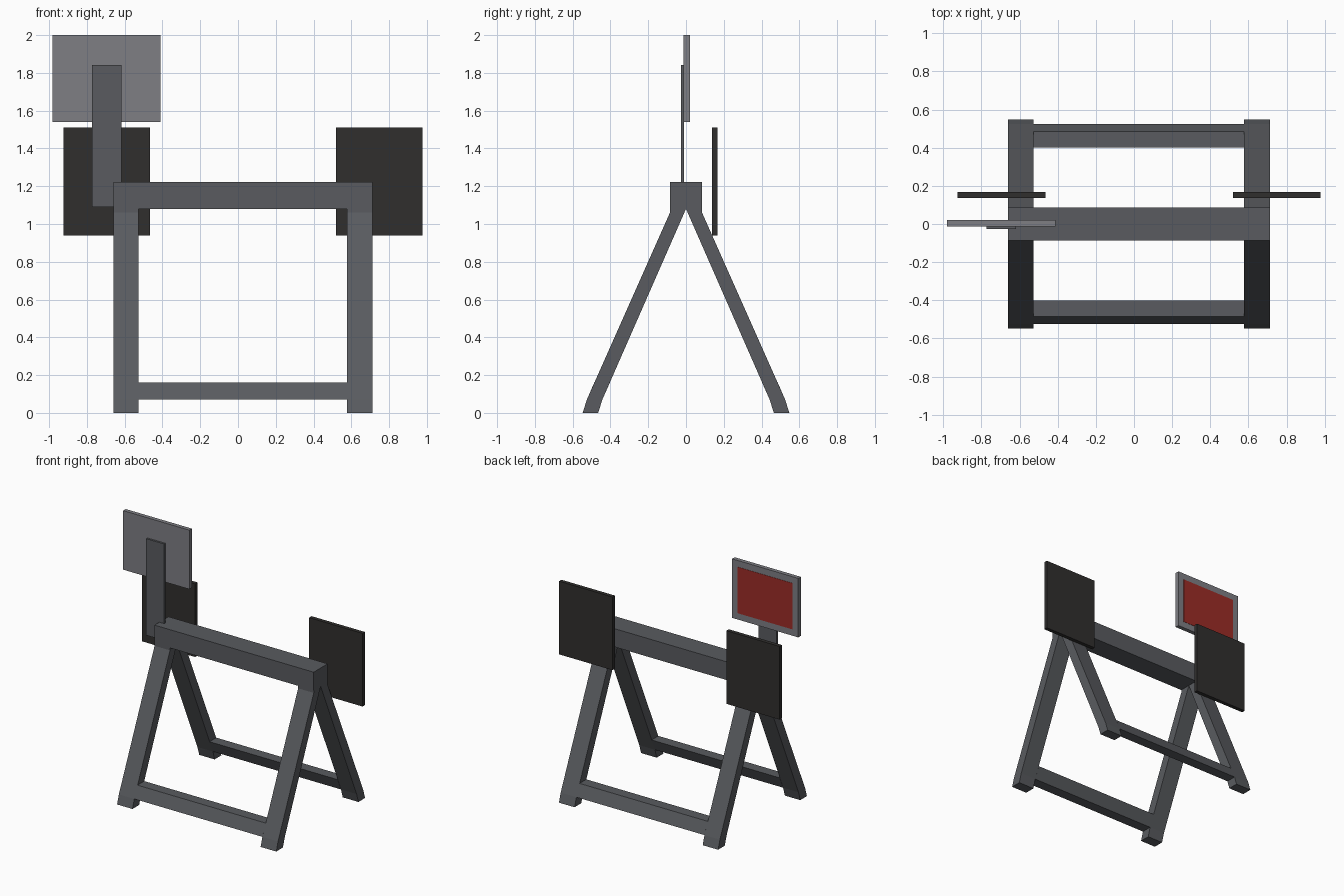
import bpy
import bmesh
from mathutils import Vector

if "Cube" in bpy.data.objects:
    bpy.data.objects.remove(bpy.data.objects["Cube"])


def material(name, rgb):
    m = bpy.data.materials.new(name)
    m.diffuse_color = (*rgb, 1)
    m.use_nodes = True
    m.node_tree.nodes["Principled BSDF"].inputs["Base Color"].default_value = m.diffuse_color
    return m


STEEL = material("dark_grey_steel", (0.10, 0.105, 0.115))
PLATE = material("black_plate", (0.03, 0.028, 0.027))
SIGN = material("light_grey", (0.21, 0.21, 0.23))
RED = material("red_face", (0.33, 0.025, 0.02))


def prism(name, profile, x0, x1, mat):
    """Extrude a (y, z) outline along x."""
    bm = bmesh.new()
    face = bm.faces.new([bm.verts.new((x0, y, z)) for y, z in profile])
    ext = bmesh.ops.extrude_face_region(bm, geom=[face])
    verts = [v for v in ext["geom"] if isinstance(v, bmesh.types.BMVert)]
    bmesh.ops.translate(bm, verts=verts, vec=Vector((x1 - x0, 0, 0)))
    bmesh.ops.recalc_face_normals(bm, faces=bm.faces)
    mesh = bpy.data.meshes.new(name)
    bm.to_mesh(mesh)
    bm.free()
    mesh.materials.append(mat)
    ob = bpy.data.objects.new(name, mesh)
    bpy.context.collection.objects.link(ob)
    return ob


def box(name, x, y, z, mat):
    outline = [(y[0], z[0]), (y[1], z[0]), (y[1], z[1]), (y[0], z[1])]
    return prism(name, outline, x[0], x[1], mat)


# Splayed legs with kinked feet, and the low rails joining them
LEG = [(0, 1.08), (0.085, 1.08), (0.085, 1.06), (0.525, 0.07),
       (0.547, 0), (0.465, 0), (0.443, 0.07)]
RAIL = [(0.525, 0.07), (0.485, 0.162), (0.402, 0.162), (0.443, 0.07)]
for side, s in (("front", -1), ("back", 1)):
    leg = [(s * y, z) for y, z in LEG]
    prism(f"{side}_left_leg", leg, -0.66, -0.527, STEEL)
    prism(f"{side}_right_leg", leg, 0.578, 0.713, STEEL)
    prism(f"{side}_lower_rail", [(s * y, z) for y, z in RAIL], -0.527, 0.578, STEEL)

# Top beam
box("top_beam", (-0.66, 0.713), (-0.086, 0.086), (1.08, 1.222), STEEL)

# Square plates on the back of the beam ends
for side, x in (("left", (-0.925, -0.465)), ("right", (0.518, 0.978))):
    box(f"{side}_plate", x, (0.137, 0.167), (0.94, 1.51), PLATE)

# Raised sign on its post, with a red face at the back
box("sign_post", (-0.773, -0.618), (-0.027, -0.010), (1.09, 1.843), STEEL)
box("sign_board", (-0.982, -0.411), (-0.012, 0.020), (1.54, 2.0), SIGN)
box("sign_red_face", (-0.932, -0.461), (0.012, 0.022), (1.59, 1.95), RED)
